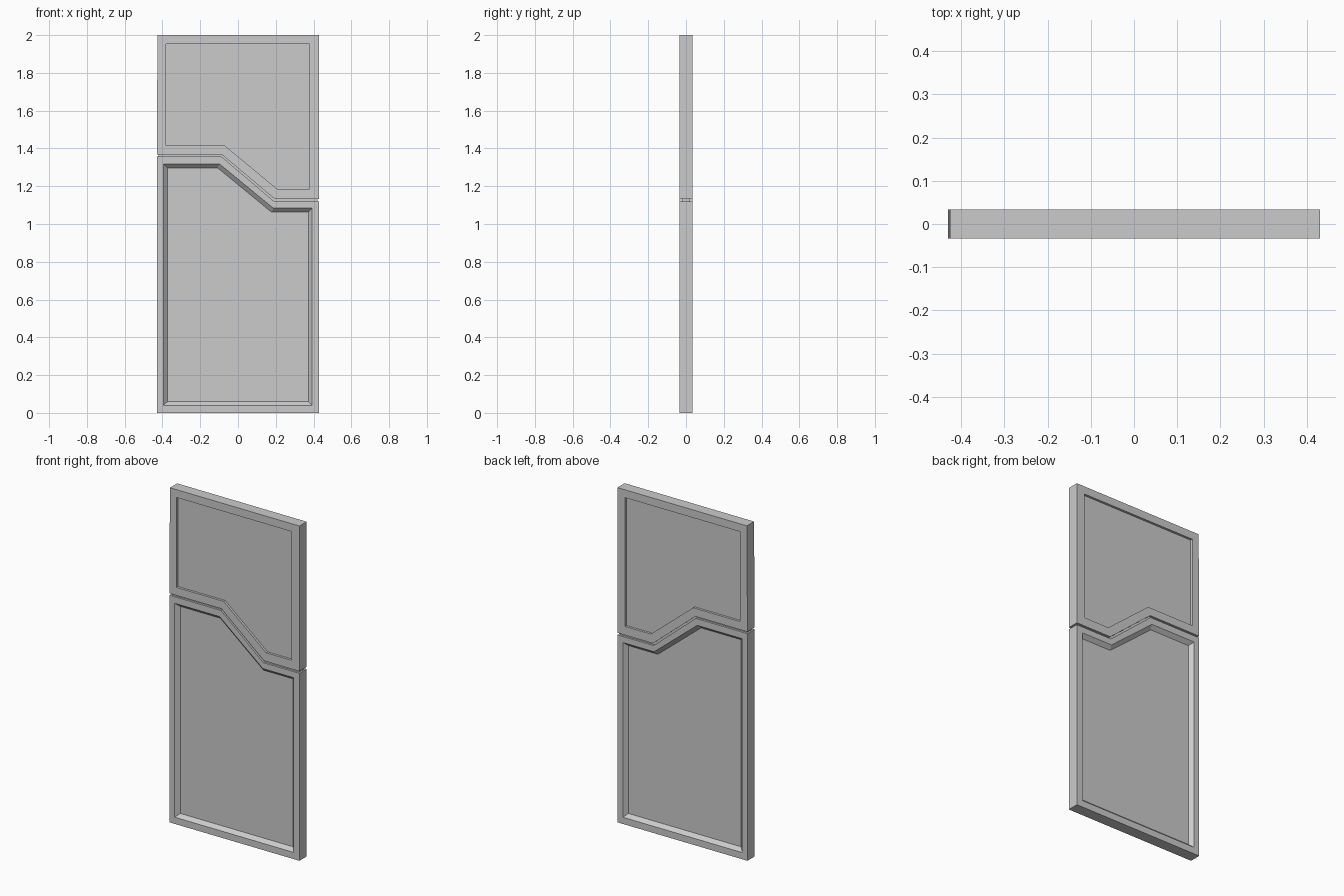
import bpy, bmesh

if "Cube" in bpy.data.objects:
    bpy.data.objects.remove(bpy.data.objects["Cube"])

HALF_DEPTH = 0.034


def make_part(name, front_loops):
    """Build a front/back symmetric solid from (outline, y) loops, panel centre first."""
    loops = front_loops + [(pts, -y) for pts, y in reversed(front_loops)]
    bm = bmesh.new()
    rings = [[bm.verts.new((x, y, z)) for x, z in pts] for pts, y in loops]
    bm.faces.new(rings[0])
    bm.faces.new(rings[-1])
    for a, b in zip(rings, rings[1:]):
        n = len(a)
        for i in range(n):
            j = (i + 1) % n
            bm.faces.new((a[i], a[j], b[j], b[i]))
    bmesh.ops.recalc_face_normals(bm, faces=bm.faces)
    mesh = bpy.data.meshes.new(name)
    bm.to_mesh(mesh)
    bm.free()
    obj = bpy.data.objects.new(name, mesh)
    bpy.context.collection.objects.link(obj)
    return obj


def stepped(left, right, x1, z1, x2, z2):
    """The Z-shaped line that divides the door, from left to right."""
    return [(left, z1), (x1, z1), (x2, z2), (right, z2)]


# Lower leaf with a sloped-edge recessed panel on both faces
lower_rim = [(0.43, 0), (-0.43, 0)] + stepped(-0.43, 0.43, -0.088, 1.357, 0.191, 1.120)
lower_edge = [(0.392, 0.04), (-0.395, 0.04)] + stepped(-0.395, 0.392, -0.098, 1.318, 0.187, 1.084)
lower_panel = [(0.373, 0.06), (-0.373, 0.06)] + stepped(-0.373, 0.373, -0.108, 1.297, 0.177, 1.063)
make_part("lower_door_leaf", [(lower_panel, -0.012), (lower_edge, -HALF_DEPTH),
                              (lower_rim, -HALF_DEPTH)])

# Upper leaf with a straight-walled recessed panel, left edge leaning in slightly
upper_rim = [(0.43, 2), (-0.426, 2)] + stepped(-0.43, 0.43, -0.086, 1.368, 0.195, 1.132)
upper_panel = [(0.378, 1.953), (-0.382, 1.953)] + stepped(-0.382, 0.378, -0.071, 1.416, 0.209, 1.184)
make_part("upper_door_leaf", [(upper_panel, -0.02), (upper_panel, -HALF_DEPTH),
                              (upper_rim, -HALF_DEPTH)])

# Set-back core strip at the bottom of the seam groove between the leaves
seam = stepped(-0.42, 0.42, -0.088, 1.357, 0.191, 1.120)
seam += reversed(stepped(-0.42, 0.42, -0.086, 1.368, 0.195, 1.132))
make_part("seam_core", [(seam, -0.022)])
